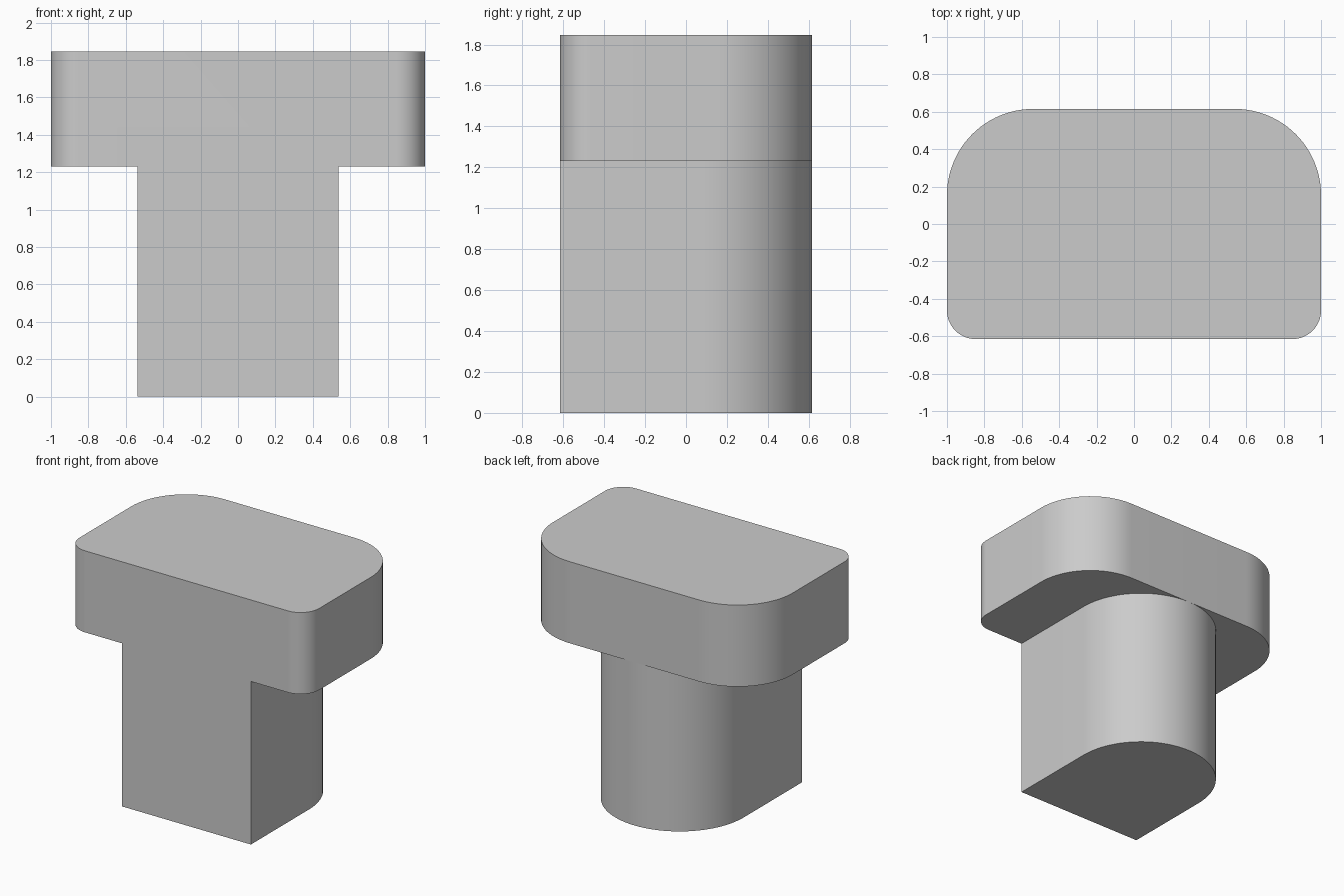
import bpy
import bmesh
from math import sin, cos, pi, radians
from mathutils import Vector

cube = bpy.data.objects.get("Cube")
if cube:
    bpy.data.objects.remove(cube, do_unlink=True)

U = 1 / 13          # module that all sizes are multiples of
ARC_STEPS = 24      # segments per quarter-round corner

grey = bpy.data.materials.new("plain grey")
grey.use_nodes = True
colour = (0.6, 0.6, 0.6, 1)
grey.diffuse_color = colour
grey.node_tree.nodes["Principled BSDF"].inputs["Base Color"].default_value = colour


def rounded_outline(half_x, half_y, front_r, back_r):
    """Counter-clockwise outline with separate front and back corner radii."""
    corners = [(1, -1, front_r), (1, 1, back_r), (-1, 1, back_r), (-1, -1, front_r)]
    points = []
    for quarter, (sx, sy, r) in enumerate(corners):
        centre = Vector((sx * (half_x - r), sy * (half_y - r)))
        steps = ARC_STEPS if r else 0
        for i in range(steps + 1):
            a = (quarter - 1 + i / ARC_STEPS) * pi / 2
            p = centre + Vector((cos(a), sin(a))) * r
            if not points or (p - points[-1]).length > 1e-5:
                points.append(p)
    return points


def prism(name, outline, z0, z1):
    """Extrude an outline into a closed solid."""
    bm = bmesh.new()
    base = bm.faces.new([bm.verts.new((p.x, p.y, z0)) for p in outline])
    top = bmesh.ops.extrude_face_region(bm, geom=[base], use_keep_orig=True)
    moved = [v for v in top["geom"] if isinstance(v, bmesh.types.BMVert)]
    bmesh.ops.translate(bm, verts=moved, vec=(0, 0, z1 - z0))
    bmesh.ops.recalc_face_normals(bm, faces=bm.faces)
    mesh = bpy.data.meshes.new(name)
    bm.to_mesh(mesh)
    bm.free()
    mesh.materials.append(grey)
    obj = bpy.data.objects.new(name, mesh)
    bpy.context.collection.objects.link(obj)
    return obj


# Wide cap, and a stem with a square front and half-round back
head = prism("t_shaped_block", rounded_outline(13 * U, 8 * U, 2 * U, 6 * U), 16 * U, 24 * U)
stem = prism("stem", rounded_outline(7 * U, 8 * U, 0, 7 * U), 0, 20 * U)

# Join both into one solid with a continuous front face
bpy.ops.object.select_all(action="DESELECT")
head.select_set(True)
bpy.context.view_layer.objects.active = head
union = head.modifiers.new("join stem", "BOOLEAN")
union.operation = "UNION"
union.solver = "EXACT"
union.object = stem
bpy.ops.object.modifier_apply(modifier=union.name)
bpy.data.objects.remove(stem, do_unlink=True)

# Tidy coplanar seams
bm = bmesh.new()
bm.from_mesh(head.data)
bmesh.ops.remove_doubles(bm, verts=bm.verts, dist=1e-5)
bmesh.ops.dissolve_limit(bm, angle_limit=radians(0.5), verts=bm.verts, edges=bm.edges)
bm.to_mesh(head.data)
bm.free()

bpy.ops.object.shade_smooth_by_angle(angle=radians(30))
